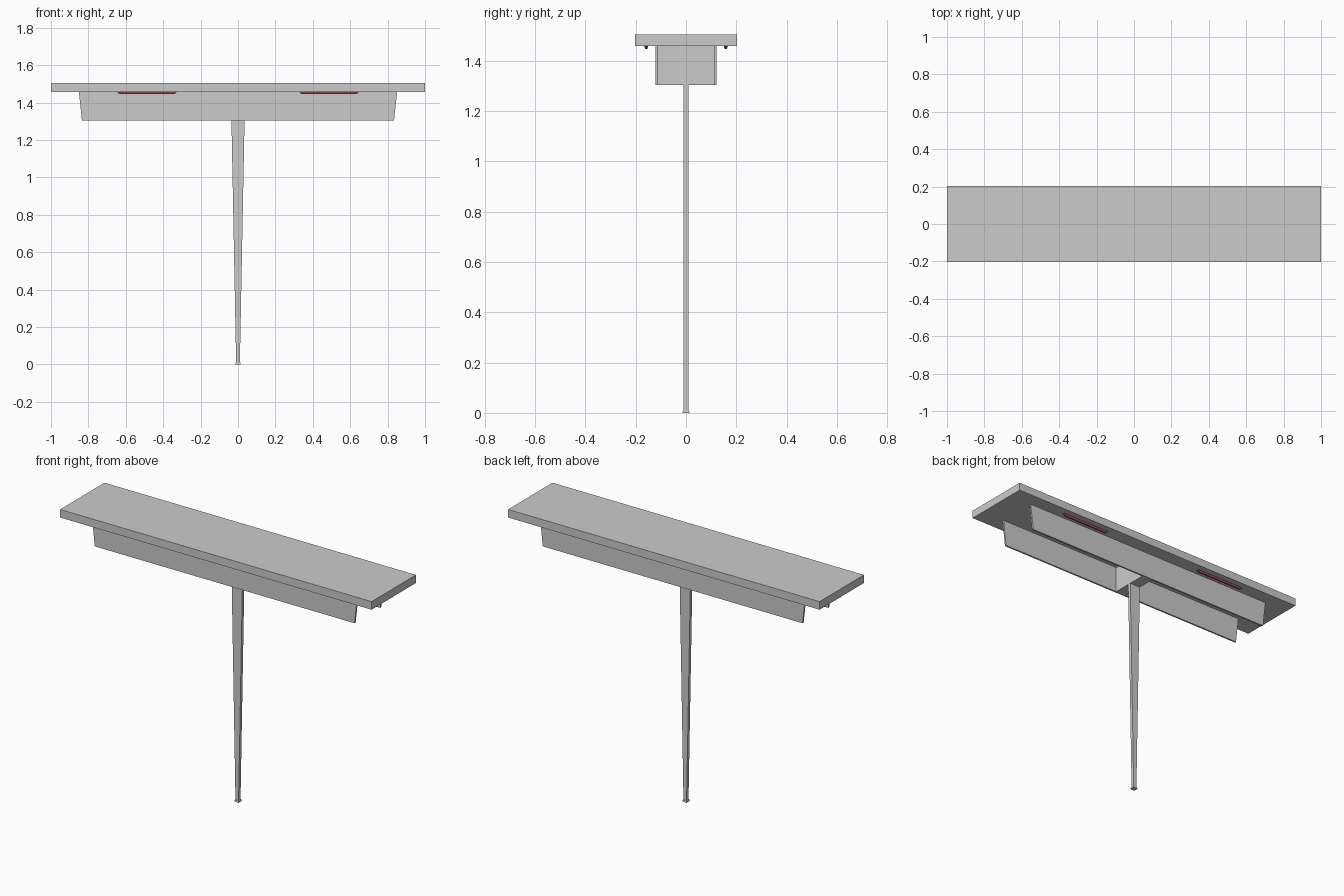
import bpy
import bmesh

if "Cube" in bpy.data.objects:
    bpy.data.objects.remove(bpy.data.objects["Cube"])


def prism(name, y, z0, z1, bottom, top, mat=None):
    """Block from z0 to z1; bottom/top = (x_min, x_max, half depth), centred on y."""
    bm = bmesh.new()
    rings = []
    for z, (xa, xb, h) in ((z0, bottom), (z1, top)):
        rings.append([bm.verts.new(p) for p in (
            (xa, y - h, z), (xb, y - h, z), (xb, y + h, z), (xa, y + h, z))])
    lo, hi = rings
    bm.faces.new(lo[::-1])
    bm.faces.new(hi)
    for i in range(4):
        j = (i + 1) % 4
        bm.faces.new((lo[i], lo[j], hi[j], hi[i]))
    mesh = bpy.data.meshes.new(name)
    bm.to_mesh(mesh)
    bm.free()
    if mat:
        mesh.materials.append(mat)
    obj = bpy.data.objects.new(name, mesh)
    bpy.context.collection.objects.link(obj)
    return obj


red = bpy.data.materials.new("dark_red")
red.diffuse_color = (0.35, 0.08, 0.08, 1)
red.use_nodes = True
red.node_tree.nodes["Principled BSDF"].inputs["Base Color"].default_value = red.diffuse_color

# Flat top slab
prism("top_slab", 0, 1.457, 1.504, (-1, 1, 0.203), (-1, 1, 0.203))

# Side boards and red strips, mirrored front and back
for side, s in (("front", -1), ("back", 1)):
    prism(f"{side}_board", s * 0.117, 1.303, 1.457,
          (-0.834, 0.834, 0.005), (-0.851, 0.851, 0.005))
    for end, c in (("left", -0.487), ("right", 0.487)):
        prism(f"{side}_{end}_strip", s * 0.158, 1.446, 1.457,
              (c - 0.148, c + 0.148, 0.004), (c - 0.16, c + 0.16, 0.008), red)

# Block joining the boards to the post
prism("cross_block", 0, 1.303, 1.457, (-0.035, 0.035, 0.112), (-0.035, 0.035, 0.112))

# Tapered post and its small foot
prism("post", 0, 0.01, 1.303, (-0.01, 0.01, 0.009), (-0.035, 0.035, 0.009))
prism("foot", 0, 0, 0.01, (-0.014, 0.014, 0.014), (-0.012, 0.012, 0.012))
